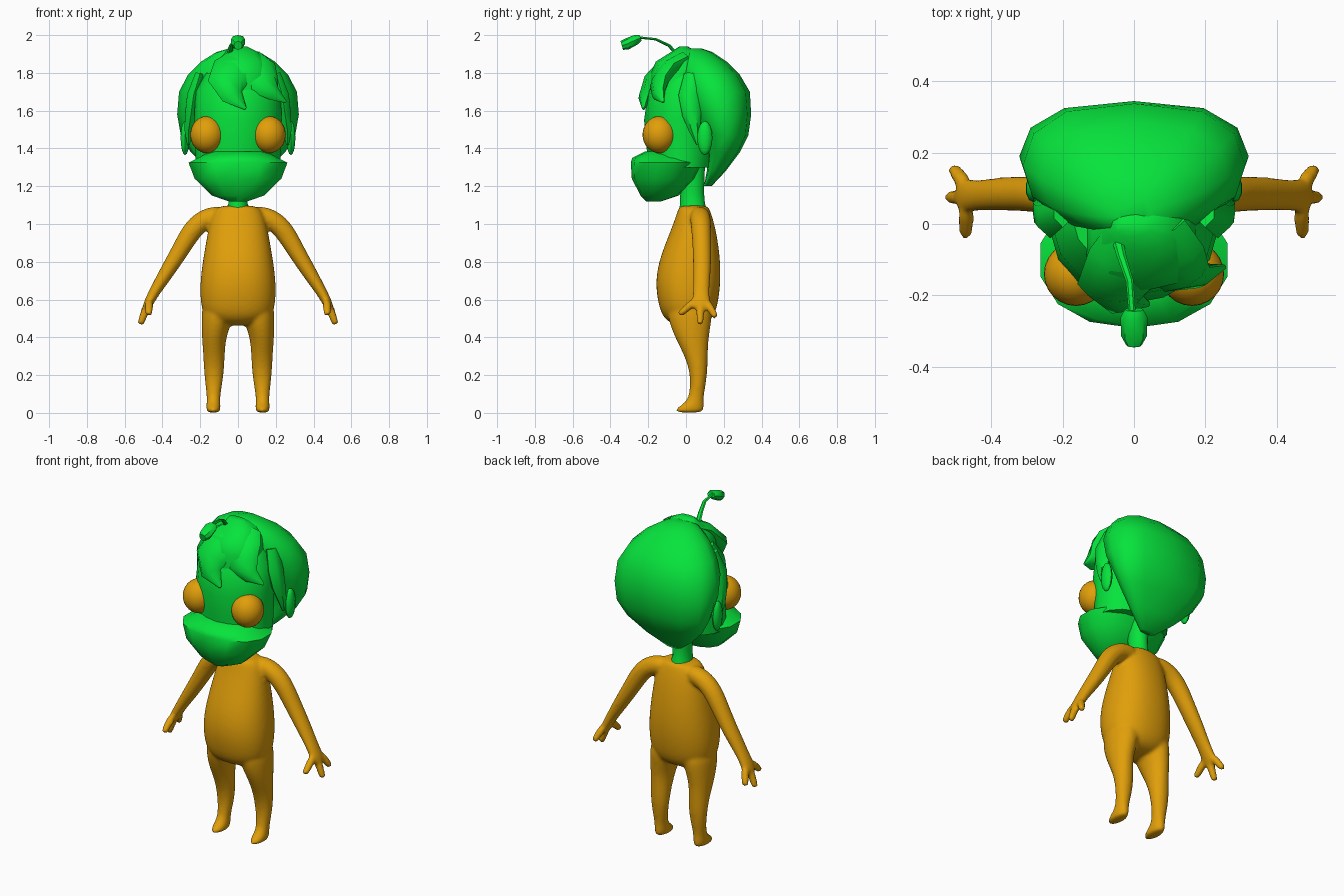
import bpy, bmesh, math
from mathutils import Vector, Matrix

if "Cube" in bpy.data.objects:
    bpy.data.objects.remove(bpy.data.objects["Cube"])


def material(name, rgb):
    m = bpy.data.materials.new(name)
    m.diffuse_color = (*rgb, 1)
    m.use_nodes = True
    m.node_tree.nodes["Principled BSDF"].inputs["Base Color"].default_value = m.diffuse_color
    return m


GREEN = material("leaf green", (0.002, 0.77, 0.045))
ORANGE = material("amber orange", (0.75, 0.345, 0.003))


def skin(bm, rings):
    """Bridge closed rings of points and cap both ends."""
    loops = [[bm.verts.new(p) for p in r] for r in rings]
    n = len(loops[0])
    faces = [bm.faces.new(loops[0][::-1]), bm.faces.new(loops[-1])]
    for a, b in zip(loops, loops[1:]):
        for i in range(n):
            j = (i + 1) % n
            faces.append(bm.faces.new((a[i], a[j], b[j], b[i])))
    bmesh.ops.recalc_face_normals(bm, faces=faces)


def pw(v, p):
    return math.copysign(abs(v) ** p, v) if abs(v) > 1e-6 else 0.0


def stack(bm, rows, n=14, back=(1, 1), front=None, sx=1):
    """Horizontal rings: z, half width, front y, back y, optional centre x.
    back and front hold the x and y roundness exponents of each half."""
    front = front or back
    rings = []
    for z, w, yf, yb, *cx in rows:
        x0 = cx[0] * sx if cx else 0
        ring = []
        for i in range(n):
            a = 2 * math.pi * i / n + math.pi / 2
            px, py = back if math.sin(a) >= 0 else front
            ring.append(Vector((x0 + w * pw(math.cos(a), px),
                                (yf + yb) / 2 + (yb - yf) / 2 * pw(math.sin(a), py), z)))
        rings.append(ring)
    skin(bm, rings)


def tube(bm, rows, ref=(0, 1, 0), n=8, sx=1):
    """Rings along a path: x, y, z, radius across ref, radius along ref."""
    pts = [Vector(r[:3]) for r in rows]
    rings = []
    for i, (c, r) in enumerate(zip(pts, rows)):
        t = (pts[min(i + 1, len(pts) - 1)] - pts[max(i - 1, 0)]).normalized()
        v = Vector(ref)
        v = (v - t * v.dot(t)).normalized()
        u = t.cross(v)
        ring = []
        for k in range(n):
            a = 2 * math.pi * k / n
            q = c + u * r[3] * math.cos(a) + v * r[4] * math.sin(a)
            ring.append(Vector((q.x * sx, q.y, q.z)))
        rings.append(ring)
    skin(bm, rings)


def ball(bm, centre, radii, seg=16, rings=10):
    m = Matrix.Translation(centre) @ Matrix.Diagonal((*radii, 1))
    bmesh.ops.create_uvsphere(bm, u_segments=seg, v_segments=rings, radius=1, matrix=m)


def finish(bm, name, mat, angle=40):
    me = bpy.data.meshes.new(name)
    bm.to_mesh(me)
    bm.free()
    me.materials.append(mat)
    ob = bpy.data.objects.new(name, me)
    bpy.context.collection.objects.link(ob)
    bpy.ops.object.select_all(action='DESELECT')
    ob.select_set(True)
    bpy.context.view_layer.objects.active = ob
    bpy.ops.object.shade_smooth_by_angle(angle=math.radians(angle))
    return ob


# Body: torso, legs, arms and hands fused into one soft skin
bm = bmesh.new()
stack(bm, [(.46, .09, -.06, .09), (.50, .172, -.118, .142), (.56, .198, -.144, .167),
           (.68, .203, -.164, .184), (.80, .188, -.146, .183), (.92, .167, -.10, .168),
           (1.02, .148, -.06, .146), (1.08, .125, -.042, .125), (1.1, .08, -.03, .11)],
      n=28, back=(.9, .9))
for s in (1, -1):
    stack(bm, [(0, .034, -.055, .089, .13), (.02, .038, -.058, .095, .13),
               (.045, .038, -.02, .096, .13), (.08, .034, .018, .092, .13),
               (.2, .053, .025, .114, .127), (.3, .057, -.007, .116, .127),
               (.4, .064, -.06, .12, .128), (.5, .085, -.1, .14, .11),
               (.6, .09, -.1, .14, .1)], n=18, sx=s)
    tube(bm, [(.05, .07, 1.045, .05, .05), (.15, .075, 1.043, .056, .056),
              (.235, .08, .985, .057, .054), (.3, .085, .87, .048, .05),
              (.38, .085, .74, .04, .048), (.44, .08, .645, .03, .042),
              (.475, .08, .58, .026, .052), (.49, .08, .545, .02, .045)], n=16, sx=s)
    # Thumb, middle finger and outer finger
    for tip, base_y in (((.472, -.035, .52), .05), ((.518, .075, .468), .075),
                        ((.508, .158, .505), .105)):
        base = Vector((.47, base_y, .595))
        end = Vector(tip)
        mid = base.lerp(end, .55)
        tube(bm, [(*base, .024, .024), (*mid, .023, .023),
                  (*base.lerp(end, .95), .018, .02), (*end, .014, .015)],
             ref=(1, 0, .3), n=10, sx=s)
body = finish(bm, "body", ORANGE, 60)
body.modifiers.new("round", 'SUBSURF').levels = 2
body.modifiers["round"].render_levels = 2
rm = body.modifiers.new("fuse", 'REMESH')
rm.mode = 'VOXEL'
rm.voxel_size = .01
rm.use_smooth_shade = True
sm = body.modifiers.new("soften", 'SMOOTH')
sm.factor = .5
sm.iterations = 5

# Neck
bm = bmesh.new()
stack(bm, [(1.07, .062, -.035, .112), (1.11, .052, -.032, .1), (1.17, .05, -.03, .095),
           (1.3, .06, -.03, .1)], n=14)
finish(bm, "neck", GREEN)

# Face
bm = bmesh.new()
stack(bm, [(1.3, .225, -.2, .14), (1.42, .225, -.21, .16), (1.55, .232, -.222, .16),
           (1.7, .225, -.2, .16), (1.8, .17, -.13, .14)], n=16, front=(1.08, 1.08))
finish(bm, "face", GREEN)

# Muzzle and jaw, sloping up into the face
bm = bmesh.new()
stack(bm, [(1.12, .05, -.21, -.13), (1.15, .14, -.24, -.04), (1.24, .235, -.287, .05),
           (1.325, .268, -.292, .09), (1.35, .215, -.285, .08), (1.385, .15, -.215, .06)],
      n=14, back=(.92, .92))
finish(bm, "muzzle", GREEN, 45)

# Eyes
for s, side in ((1, "left"), (-1, "right")):
    bm = bmesh.new()
    ball(bm, (.163 * s, -.14, 1.473), (.09, .09, .098), 24, 16)
    finish(bm, side + "_eye", ORANGE)

# Ears
for s, side in ((1, "left"), (-1, "right")):
    bm = bmesh.new()
    ball(bm, (.28 * s, .1, 1.455), (.025, .04, .09), 10, 8)
    finish(bm, side + "_ear", GREEN)

# Hair on the back of the head
bm = bmesh.new()
stack(bm, [(1.2, .05, .095, .135), (1.28, .15, .11, .21), (1.38, .25, .115, .285),
           (1.47, .303, .095, .33), (1.58, .322, .035, .345), (1.7, .312, -.01, .338),
           (1.79, .265, -.025, .285), (1.86, .195, -.03, .215), (1.91, .115, -.02, .14),
           (1.93, .045, .0, .08)], n=12, back=(.72, .95), front=(.62, 1))
finish(bm, "back_hair", GREEN, 50)

# Hair over the forehead
bm = bmesh.new()
stack(bm, [(1.7, .16, -.19, .1, .02), (1.79, .16, -.19, .1, .02),
           (1.86, .14, -.16, .1, .02), (1.91, .09, -.08, .06, .02),
           (1.94, .05, -.035, .01)], n=10, back=(.85, .85))
finish(bm, "front_hair", GREEN, 50)

# Sideburns
for s, side in ((1, "left"), (-1, "right")):
    bm = bmesh.new()
    tube(bm, [(.2, .04, 1.79, .05, .03), (.235, .02, 1.68, .06, .04),
              (.25, .03, 1.58, .05, .035), (.262, .045, 1.5, .032, .025),
              (.262, .06, 1.42, .006, .008)], ref=(1, 0, 0), n=6, sx=s)
    finish(bm, side + "_sideburn", GREEN, 50)

# Swept locks of the fringe
LOCKS = {
    "large_lock": [(.03, -.01, 1.87, .1, .06), (-.01, -.1, 1.825, .125, .06),
                   (-.055, -.175, 1.75, .105, .055), (-.03, -.215, 1.675, .06, .035),
                   (.04, -.225, 1.61, .008, .008)],
    "side_lock": [(.06, -.01, 1.86, .09, .055), (.095, -.09, 1.815, .11, .055),
                  (.135, -.14, 1.745, .09, .045), (.19, -.145, 1.69, .045, .03),
                  (.255, -.12, 1.645, .006, .006)],
}
for name, path in LOCKS.items():
    bm = bmesh.new()
    tube(bm, path, ref=(0, -.8, .6), n=8)
    finish(bm, name, GREEN, 45)

# Sprout stalk and bud
bm = bmesh.new()
tube(bm, [(-.045, -.05, 1.9, .016, .01), (-.035, -.09, 1.945, .013, .008),
          (-.012, -.16, 1.978, .011, .007), (-.005, -.255, 1.988, .01, .007)],
     ref=(0, 0, 1), n=6)
finish(bm, "sprout_stalk", GREEN)
bm = bmesh.new()
tube(bm, [(0, -.24, 1.985, .026, .016), (0, -.262, 1.977, .038, .026),
          (0, -.315, 1.952, .036, .03), (0, -.34, 1.945, .022, .024)],
     ref=(0, 0, 1), n=8)
finish(bm, "sprout_bud", GREEN)
